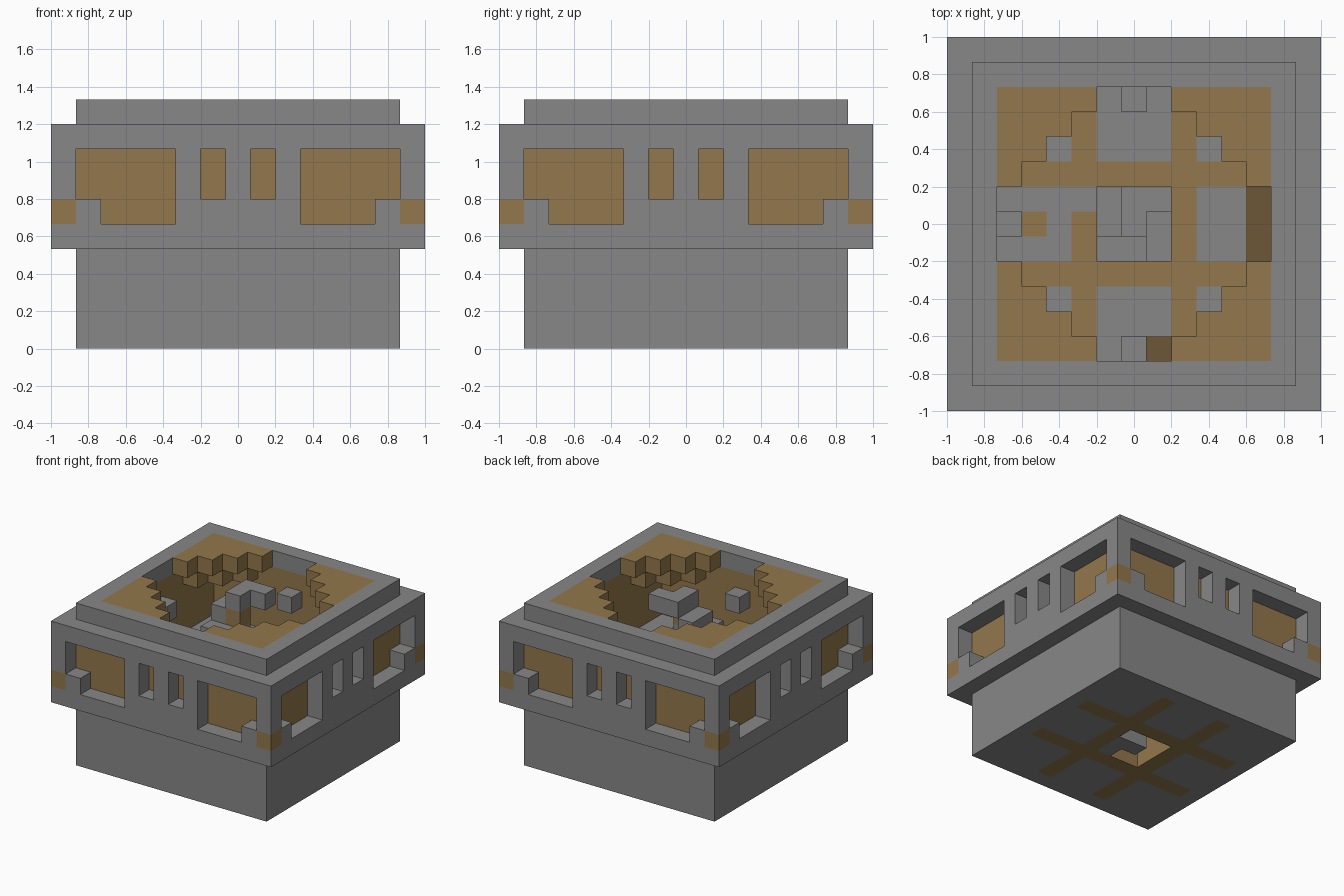
import bpy, bmesh
from mathutils import Vector
from itertools import product

if "Cube" in bpy.data.objects:
    bpy.data.objects.remove(bpy.data.objects["Cube"], do_unlink=True)

N = 15            # blocks across the widest storey
U = 2 / N         # size of one block


def material(name, rgb):
    m = bpy.data.materials.new(name)
    m.use_nodes = True
    m.diffuse_color = (*rgb, 1)
    m.node_tree.nodes["Principled BSDF"].inputs["Base Color"].default_value = (*rgb, 1)
    return m


stone = material("grey stone", (0.25, 0.243, 0.243))
wood = material("brown wood", (0.29, 0.186, 0.072))
dark_wood = material("dark brown wood", (0.15, 0.094, 0.038))


def box(i0, i1, j0, j1, k0, k1):
    return set(product(range(i0, i1), range(j0, j1), range(k0, k1)))


def four_sides(cells):
    """Repeat cells on all four sides by quarter turns."""
    out = set()
    for i, j, k in cells:
        for _ in range(4):
            i, j = N - 1 - j, i
            out.add((i, j, k))
    return out


def build(name, cells, mat):
    """Make one blocky object from the outer faces of a set of unit cells."""
    bm = bmesh.new()
    for c in cells:
        for axis, sign in product(range(3), (-1, 1)):
            n = Vector((0, 0, 0))
            n[axis] = sign
            if tuple(int(a + b) for a, b in zip(c, n)) in cells:
                continue
            u = Vector((0, 0, 0))
            u[(axis + 1) % 3] = 0.5
            v = n.cross(u)
            mid = Vector(c) + Vector((0.5, 0.5, 0.5)) + n / 2
            quad = [mid - u - v, mid + u - v, mid + u + v, mid - u + v]
            bm.faces.new([bm.verts.new((p - Vector((N / 2, N / 2, 0))) * U) for p in quad])
    bmesh.ops.remove_doubles(bm, verts=bm.verts, dist=0.001)
    bmesh.ops.dissolve_limit(bm, angle_limit=0.01, verts=bm.verts, edges=bm.edges)
    me = bpy.data.meshes.new(name)
    bm.to_mesh(me)
    bm.free()
    me.materials.append(mat)
    ob = bpy.data.objects.new(name, me)
    bpy.context.scene.collection.objects.link(ob)


# Crossed beams shared by the foundation and the gallery floor
shaft = box(6, 9, 6, 9, 0, 10)


def beams(k):
    strips = four_sides(box(2, 13, 5, 6, k, k + 1))
    return strips - shaft


# Foundation with a stair shaft lined in wood
lining = box(5, 10, 5, 10, 1, 4) - shaft
build("foundation", box(1, 14, 1, 14, 0, 4) - shaft - beams(0) - lining, stone)
build("foundation_beams", beams(0), wood)
build("shaft_lining", lining, wood)

# Gallery floor
floor = box(2, 13, 2, 13, 4, 5) - shaft
dark = box(12, 13, 6, 9, 4, 5) | {(8, 2, 4)}
floor_wood = ((beams(4) | {(3, 7, 4)}) - {(5, 8, 4)}) - dark
build("gallery_floor", floor - floor_wood - dark, stone)
build("gallery_beams", floor_wood, wood)
build("gallery_recesses", dark, dark_wood)

# Wooden wall behind the windows
build("inner_wall", box(1, 14, 1, 14, 4, 9) - box(2, 13, 2, 13, 4, 9), wood)

# Outer storey: sill, lintel, corner posts, window piers
openings = box(1, 5, 0, 1, 5, 8) | box(10, 14, 0, 1, 5, 8)
openings -= {(1, 0, 5), (13, 0, 5)}
openings |= box(6, 7, 0, 1, 6, 8) | box(8, 9, 0, 1, 6, 8)
corners = four_sides({(0, 0, 5)})
build("outer_wall", four_sides(box(0, 15, 0, 1, 4, 9) - openings) - corners, stone)
build("corner_blocks", corners, wood)

# Roof rim, with a round stepped opening
build("roof_rim", box(1, 14, 1, 14, 9, 10) - box(2, 13, 2, 13, 9, 10), stone)
roof = {c for c in box(2, 13, 2, 13, 9, 10) if abs(c[0] - 7) + abs(c[1] - 7) > 6}
build("roof_boards", roof, wood)
braces = {c for c in box(2, 13, 2, 13, 8, 9) if abs(c[0] - 7) + abs(c[1] - 7) > 7}
build("roof_braces", braces, wood)

# Spiral stair: pairs of blocks winding around a central post
pairs = [((7, 8), (8, 8)), ((6, 7), (6, 8)), ((6, 6), (7, 6)), ((8, 6), (8, 7))]
steps = {(i, j, 9 - s) for s in range(9) for i, j in pairs[s % 4]}
build("spiral_steps", steps, stone)
build("stair_foot", {(8, 6, 0), (8, 7, 0)}, stone)
knot = {(7, 7, 8)}
build("stair_post", box(7, 8, 7, 8, 0, 10) - knot, stone)
build("post_knot", knot, wood)

# Blocks mounted on the inside of three walls
build("wall_blocks", {(7, 12, 7), (7, 2, 7), (2, 7, 7)}, stone)
